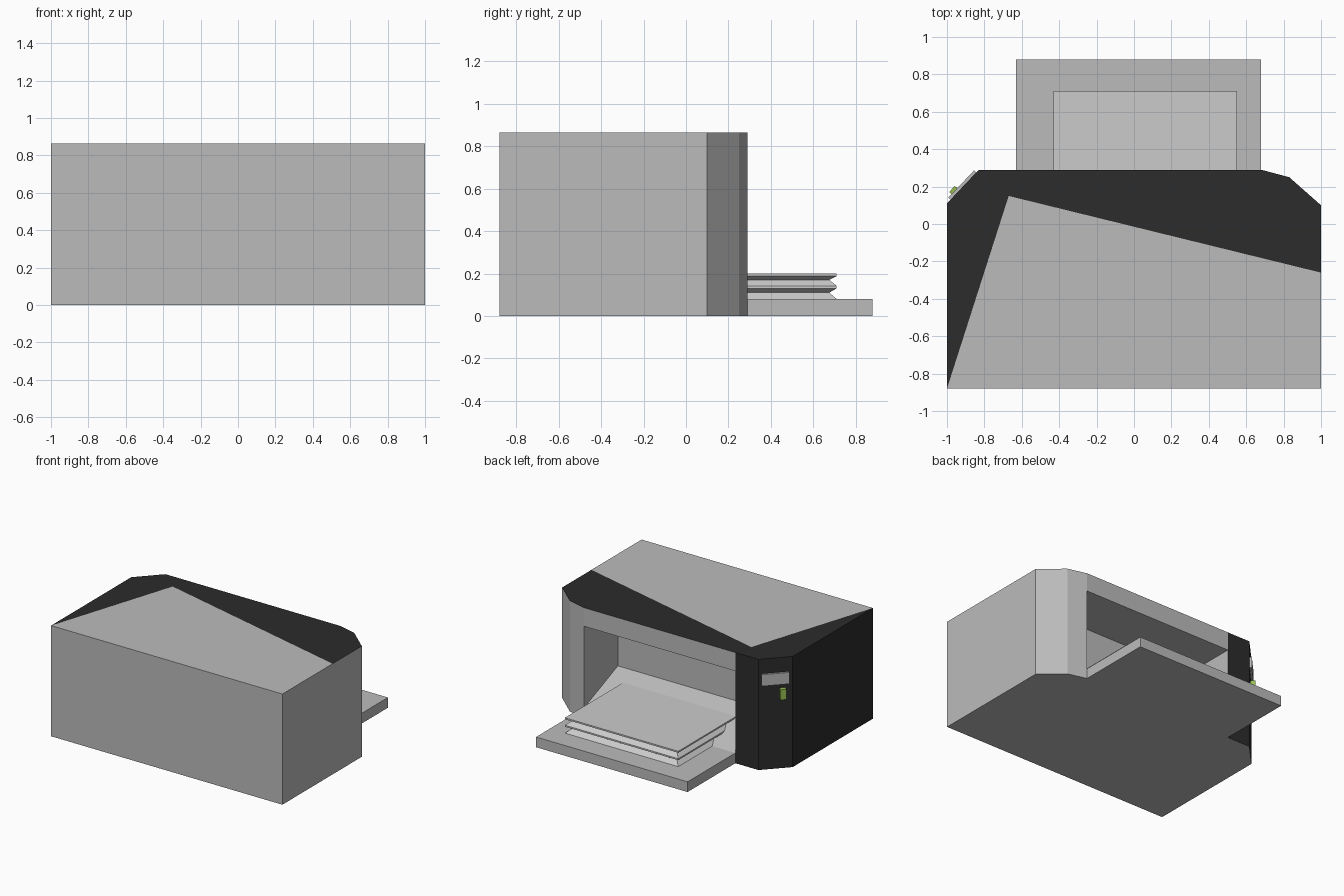
import bpy, bmesh, math
from mathutils import Matrix

if "Cube" in bpy.data.objects:
    bpy.data.objects.remove(bpy.data.objects["Cube"])

H = 0.865                      # body height
XL, XR, YB = -0.63, 0.68, 0.29  # slot sides and the paper-side face


def material(name, rgb):
    m = bpy.data.materials.new(name)
    m.diffuse_color = (*rgb, 1)
    m.use_nodes = True
    m.node_tree.nodes["Principled BSDF"].inputs["Base Color"].default_value = m.diffuse_color
    return m


grey = material("grey_plastic", (0.5, 0.5, 0.5))
black = material("black_plastic", (0.025, 0.025, 0.025))
white = material("paper_white", (0.75, 0.75, 0.75))
green = material("button_green", (0.3, 0.5, 0.08))


def finish(bm, name, *mats):
    bmesh.ops.remove_doubles(bm, verts=bm.verts, dist=1e-5)
    bmesh.ops.recalc_face_normals(bm, faces=bm.faces)
    mesh = bpy.data.meshes.new(name)
    bm.to_mesh(mesh)
    bm.free()
    for m in mats:
        mesh.materials.append(m)
    ob = bpy.data.objects.new(name, mesh)
    bpy.context.collection.objects.link(ob)
    return ob


def box(name, center, size, mat, angle=0.0):
    bm = bmesh.new()
    bmesh.ops.create_cube(bm, size=1, matrix=Matrix.Translation(center)
                          @ Matrix.Rotation(angle, 4, 'Z') @ Matrix.Diagonal((*size, 1)))
    return finish(bm, name, mat)


# Body shell: plan outline, with a two-tone top and black left-hand end
outline = [(-1, -0.88), (1, -0.88), (1, -0.26), (1, 0.1), (0.83, 0.25), (XR, YB),
           (XL, YB), (-0.83, YB), (-1, 0.11)]
peak = (-0.67, 0.15)
bm = bmesh.new()


def face(points, mat=0):
    f = bm.faces.new([bm.verts.new(p) for p in points])
    f.material_index = mat


for i, a in enumerate(outline):
    b = outline[(i + 1) % len(outline)]
    if i != 5:                 # the slot side is built below
        face([(*a, 0), (*b, 0), (*b, H), (*a, H)], 1 if i >= 6 else 0)
face([(*p, 0) for p in reversed(outline)])
face([(*p, H) for p in outline[:3] + [peak]])
face([(*p, H) for p in outline[2:] + outline[:1] + [peak]], 1)

# Paper slot: header, ceiling, back wall, ramp and sill
slot = [(YB, H), (YB, 0.72), (-0.13, 0.72), (-0.13, 0.25), (YB, 0.08), (YB, 0)]
for (y0, z0), (y1, z1) in zip(slot, slot[1:]):
    face([(XL, y0, z0), (XR, y0, z0), (XR, y1, z1), (XL, y1, z1)])
for x in (XL, XR):
    face([(x, y, z) for y, z in slot[1:5]])
finish(bm, "printer_body", grey, black)

# Output tray
box("paper_tray", ((XL + XR) / 2, 0.585, 0.04), (XR - XL, 0.59, 0.08), grey)

# Paper stack: rings alternating wide and narrow
bm = bmesh.new()
rings = []
for z, d in [(0.08, 0), (0.11, 0.035), (0.13, 0), (0.142, 0), (0.17, 0.035), (0.188, 0), (0.2, 0)]:
    x0, x1, y1 = -0.43 + d, 0.55 - d, 0.71 - d
    rings.append([bm.verts.new((x, y, z)) for x, y in
                  [(x0, -0.12), (x1, -0.12), (x1, y1), (x0, y1)]])
for lo, hi in zip(rings, rings[1:]):
    for i in range(4):
        j = (i + 1) % 4
        bm.faces.new((lo[i], lo[j], hi[j], hi[i]))
bm.faces.new(rings[0])
bm.faces.new(rings[-1])
finish(bm, "paper_stack", white)

# Display and button on the chamfered corner
turn = math.atan2(-0.18, -0.17)
box("display", (-0.915, 0.205, 0.705), (0.2, 0.025, 0.09), grey, turn)
box("power_button", (-0.955, 0.17, 0.588), (0.045, 0.05, 0.08), green, turn)
